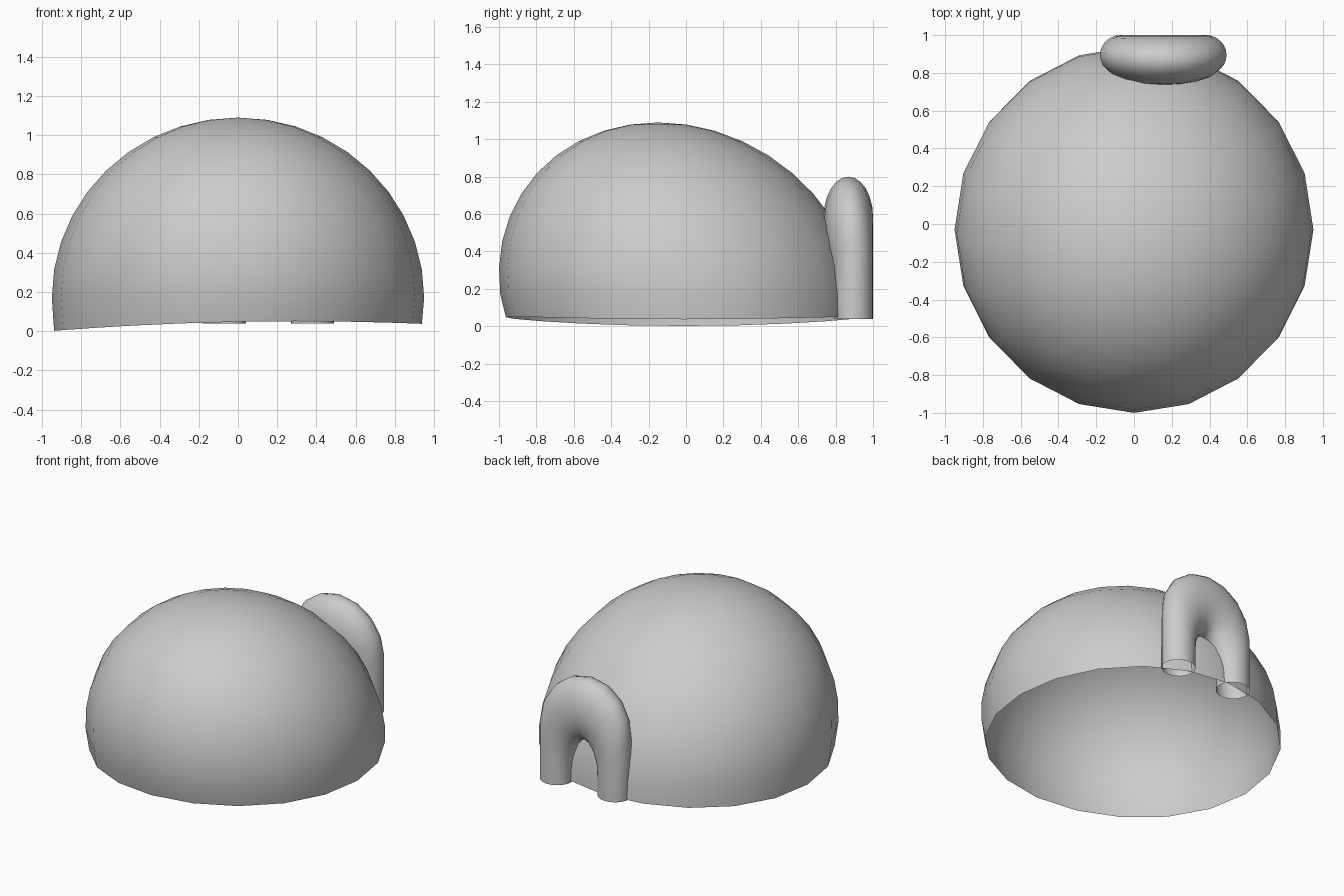
import bpy, bmesh, math

cube = bpy.data.objects.get("Cube")
if cube:
    bpy.data.objects.remove(cube)

grey = bpy.data.materials.new("plain_grey")
grey.use_nodes = True
colour = (0.6, 0.6, 0.6, 1)
grey.diffuse_color = colour
grey.node_tree.nodes["Principled BSDF"].inputs["Base Color"].default_value = colour


def finish(name, bm):
    bmesh.ops.recalc_face_normals(bm, faces=bm.faces)
    mesh = bpy.data.meshes.new(name)
    bm.to_mesh(mesh)
    bm.free()
    mesh.materials.append(grey)
    mesh.shade_smooth()
    obj = bpy.data.objects.new(name, mesh)
    bpy.context.collection.objects.link(obj)
    return obj


# Dome shell: leaning ellipsoid, open below, with a slightly uneven rim
bm = bmesh.new()
bmesh.ops.create_uvsphere(bm, u_segments=20, v_segments=20, radius=1)
bmesh.ops.delete(bm, geom=[v for v in bm.verts if v.co.z < -0.2], context="VERTS")
for v in bm.verts:
    x, y, z = v.co
    rim = z < -0.1
    height = 0.92 * z
    v.co = (0.95 * x, 0.963 * y - 0.13 * height - 0.03, height + 0.17)
    if rim:
        v.co.z = 0.048 + 0.019 * v.co.x - 0.032 * v.co.x ** 2
finish("dome_shell", bm)

# Entrance arch: a hollow bent tube, thicker at the crown, open at both feet
SIDES, STEPS = 24, 8
bm = bmesh.new()


def tube_ring(outer, inner, depth):
    """Oval ring between an outer and an inner point in the x-z plane."""
    ring = []
    for i in range(SIDES):
        a = math.tau * i / SIDES
        blend = (1 + math.cos(a)) / 2
        x = inner[0] + (outer[0] - inner[0]) * blend
        z = inner[1] + (outer[1] - inner[1]) * blend
        ring.append(bm.verts.new((0.155 + x, 1 - depth + depth * math.sin(a), z)))
    return ring


def foot(side):
    return tube_ring((0.335 * side, 0.04), (0.115 * side, 0.04), 0.105)


rings = [foot(1)]
for k in range(STEPS + 1):
    t = math.pi * k / STEPS
    c, s = math.cos(t), math.sin(t)
    rings.append(tube_ring((0.335 * c, 0.45 + 0.35 * s),
                           (0.115 * c, 0.13 + 0.24 * s), 0.105 + 0.027 * s))
rings.append(foot(-1))
for low, high in zip(rings, rings[1:]):
    for i in range(SIDES):
        j = (i + 1) % SIDES
        bm.faces.new((low[i], low[j], high[j], high[i]))
finish("entrance_arch", bm)
